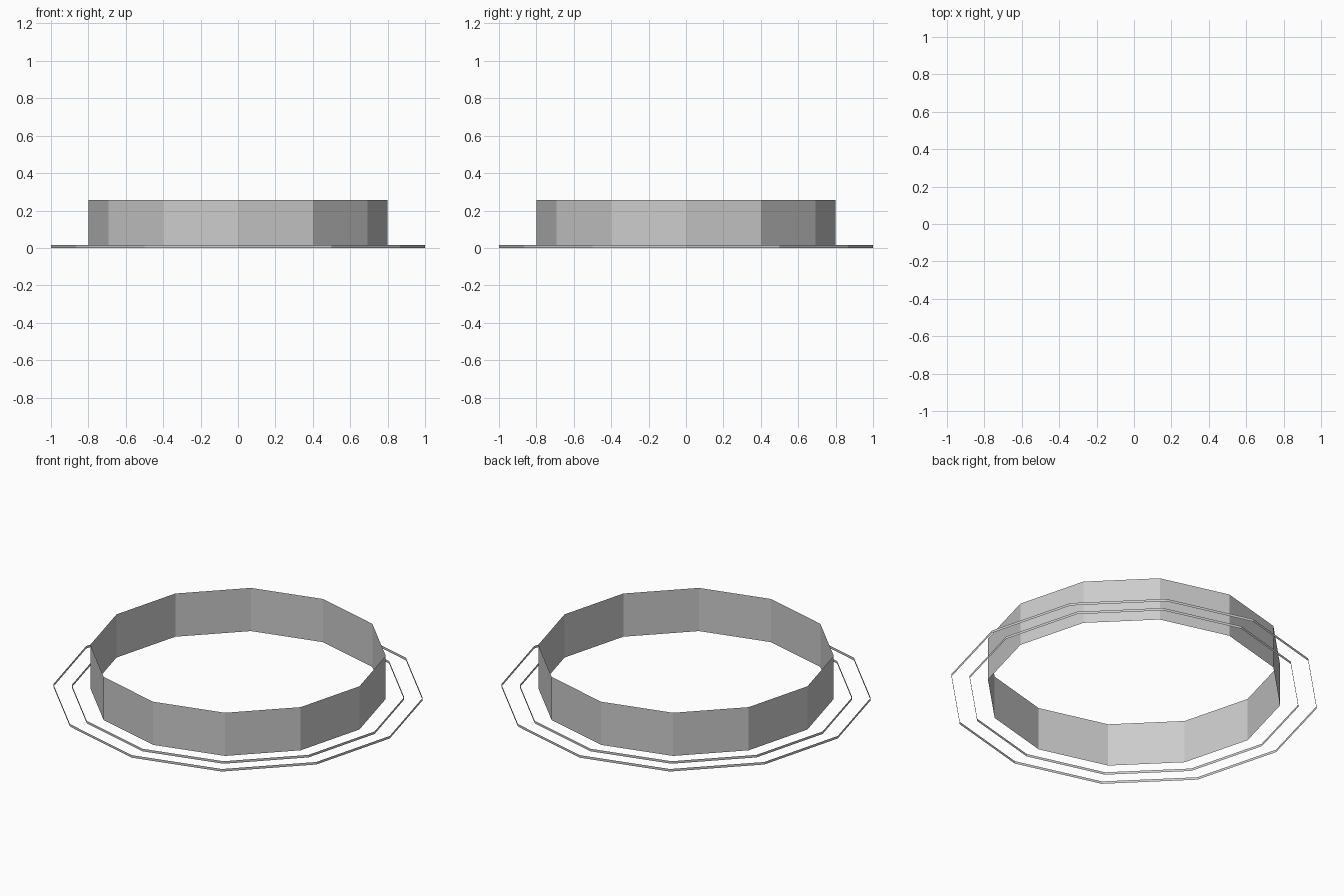
import bpy

if "Cube" in bpy.data.objects:
    bpy.data.objects.remove(bpy.data.objects["Cube"])

SIDES = 12


def open_band(name, radius, height):
    """Open-ended, paper-thin twelve-sided wall standing on the ground."""
    bpy.ops.mesh.primitive_cylinder_add(
        vertices=SIDES, radius=radius, depth=height,
        end_fill_type='NOTHING', location=(0, 0, height / 2))
    band = bpy.context.object
    band.name = name
    return band


# Two low rims around the base
open_band("outer_base_rim", 1.0, 0.015)
open_band("inner_base_rim", 0.9, 0.015)

# Tall central wall
open_band("ring_wall", 0.8, 0.257)
